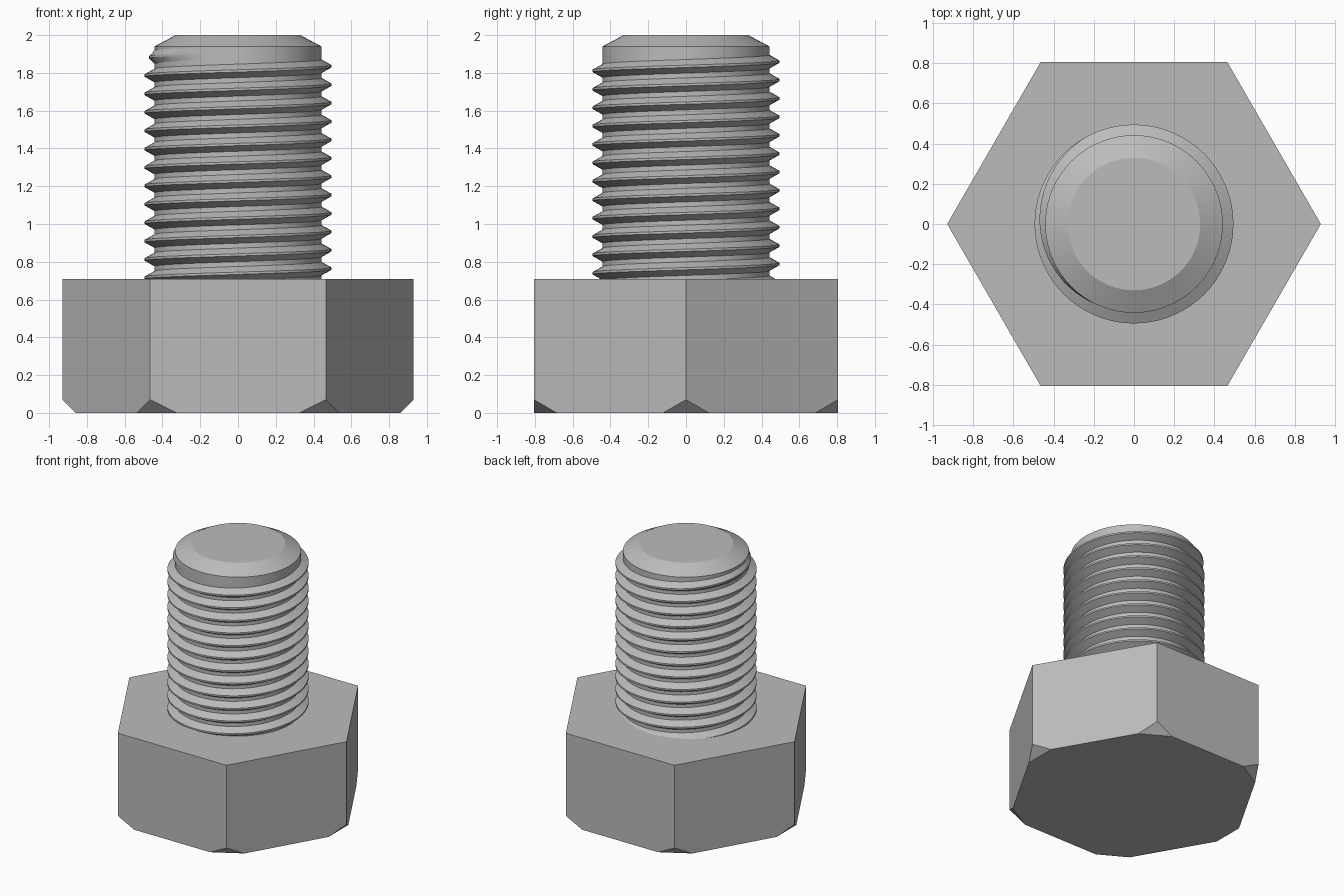
import bpy, bmesh
from math import cos, sin, pi, radians
from mathutils import Vector

cube = bpy.data.objects.get("Cube")
if cube:
    bpy.data.objects.remove(cube, do_unlink=True)

steel = bpy.data.materials.new("grey_steel")
steel.use_nodes = True
grey = (0.5, 0.5, 0.5, 1)
steel.diffuse_color = grey
steel.node_tree.nodes["Principled BSDF"].inputs["Base Color"].default_value = grey

SEGMENTS = 72
ROOT, CREST, PITCH = 0.442, 0.495, 0.0974
HEAD_RADIUS, HEAD_TOP = 0.93, 0.71


def finish(name, bm, smooth):
    """Turn a bmesh into a named steel object."""
    bmesh.ops.recalc_face_normals(bm, faces=bm.faces)
    mesh = bpy.data.meshes.new(name)
    bm.to_mesh(mesh)
    bm.free()
    mesh.materials.append(steel)
    obj = bpy.data.objects.new(name, mesh)
    bpy.context.collection.objects.link(obj)
    if smooth:
        bpy.ops.object.select_all(action='DESELECT')
        obj.select_set(True)
        bpy.context.view_layer.objects.active = obj
        bpy.ops.object.shade_smooth_by_angle(angle=radians(20))
    return obj


def bridge(bm, a, b, closed):
    """Join two equal rows of vertices with quads."""
    n = len(a)
    for i in range(n if closed else n - 1):
        j = (i + 1) % n
        bm.faces.new((a[i], a[j], b[j], b[i]))


# Hexagonal head, with each lower corner sliced off at a slant
bm = bmesh.new()
ring = [Vector((cos(k * pi / 3), sin(k * pi / 3), 0)) for k in range(6)]
low = [bm.verts.new(d * HEAD_RADIUS) for d in ring]
high = [bm.verts.new(d * HEAD_RADIUS + Vector((0, 0, HEAD_TOP))) for d in ring]
bm.faces.new(low)
bm.faces.new(high)
bridge(bm, low, high, True)
bmesh.ops.recalc_face_normals(bm, faces=bm.faces)
for d in ring:
    geom = bm.verts[:] + bm.edges[:] + bm.faces[:]
    bmesh.ops.bisect_plane(bm, geom=geom, plane_co=d * HEAD_RADIUS + Vector((0, 0, 0.07)),
                           plane_no=d - Vector((0, 0, 1)), clear_outer=True)
    bmesh.ops.holes_fill(bm, edges=[e for e in bm.edges if e.is_boundary], sides=0)
finish("hex_head", bm, False)

# Shaft core with a chamfered tip
bm = bmesh.new()
rows = []
for r, z in ((ROOT, HEAD_TOP - 0.05), (ROOT, 1.94), (0.33, 2.0)):
    rows.append([bm.verts.new((r * cos(2 * pi * i / SEGMENTS), r * sin(2 * pi * i / SEGMENTS), z))
                 for i in range(SEGMENTS)])
for a, b in zip(rows, rows[1:]):
    bridge(bm, a, b, True)
bm.faces.new(rows[0])
bm.faces.new(rows[-1])
finish("shaft", bm, True)

# Right-handed screw thread that fades into the shaft near the tip
bm = bmesh.new()
half_base, half_crest = PITCH * 3 / 8, PITCH / 16
previous = None
for i in range(-12 * SEGMENTS, int(SEGMENTS * 245 / 360) + 1):
    angle = 360 * i / SEGMENTS
    fade = max(0, min(1, (245 - angle) / 125))
    middle = 1.835 + PITCH * i / SEGMENTS
    crest = ROOT + (CREST - ROOT) * fade
    profile = ((ROOT - 0.001, -half_base), (crest, -half_crest),
               (crest, half_crest), (ROOT - 0.001, half_base))
    a = radians(angle)
    row = [bm.verts.new((r * cos(a), r * sin(a), middle + dz)) for r, dz in profile]
    if previous:
        bridge(bm, previous, row, False)
    else:
        bm.faces.new(row)
    previous = row
bm.faces.new(previous)
finish("screw_thread", bm, True)
